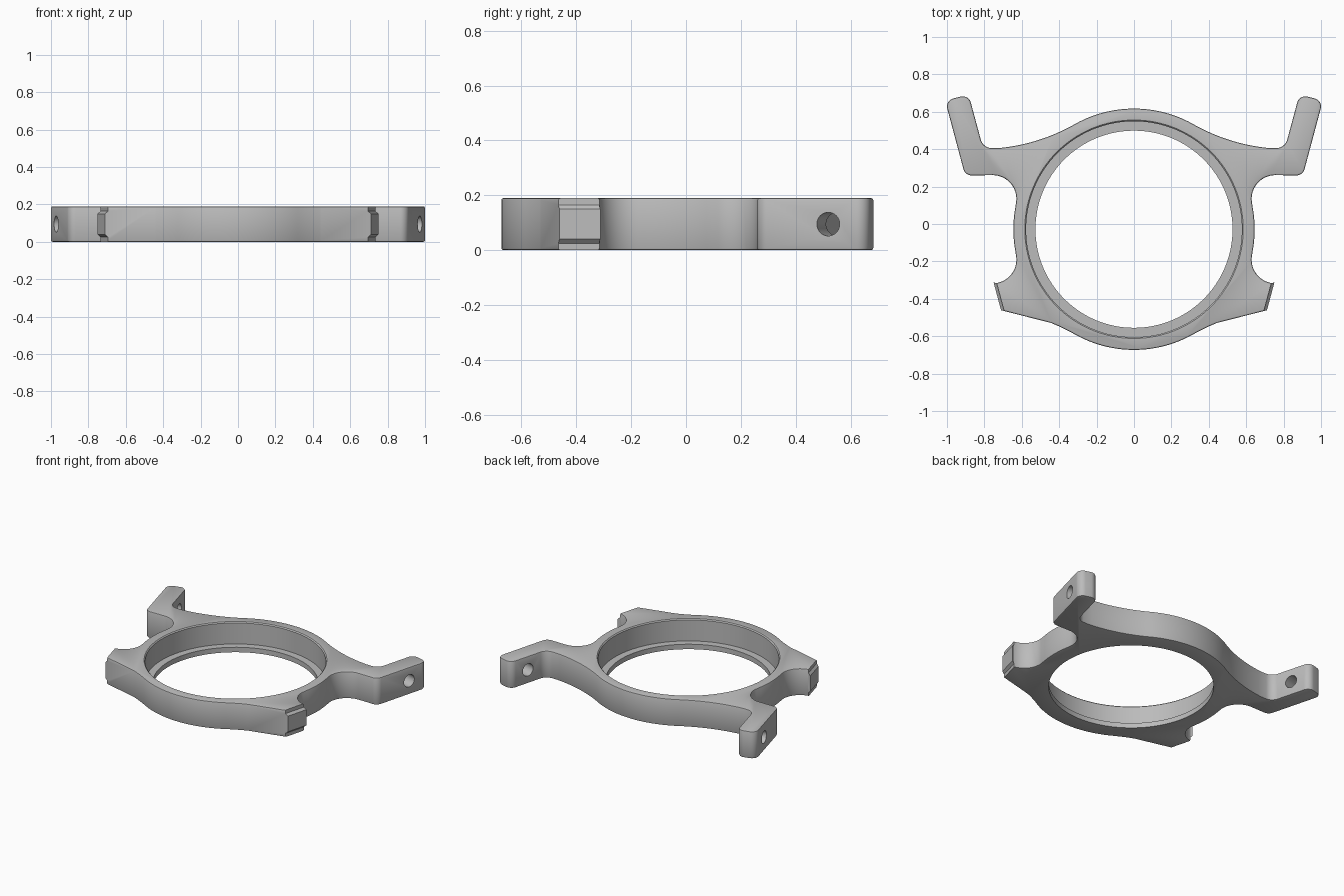
import bpy, bmesh
from math import radians, sin, cos, tan, pi
from mathutils import Vector, Matrix

if "Cube" in bpy.data.objects:
    bpy.data.objects.remove(bpy.data.objects["Cube"])

HEIGHT = 0.19
CY = -0.028            # ring centre along y
RING = 0.645           # ring outer radius
TILT = radians(15)     # lean of the arms and tab ends


def arc(cx, cy, r, a0, a1, n):
    angles = [radians(a0 + (a1 - a0) * i / n) for i in range(n + 1)]
    return [Vector((cx + r * cos(a), cy + r * sin(a))) for a in angles]


def fillet(before, corner, after, r, n=10):
    p, c, q = Vector(before), Vector(corner), Vector(after)
    u, v = (p - c).normalized(), (q - c).normalized()
    half = u.angle(v) / 2
    centre = c + (u + v).normalized() * (r / sin(half))
    s = c + u * (r / tan(half)) - centre
    e = c + v * (r / tan(half)) - centre
    total = s.angle(e)
    return [centre + (s * sin(total * (1 - i / n)) + e * sin(total * i / n)) / sin(total)
            for i in range(n + 1)]


def mesh_object(name, bm):
    bmesh.ops.recalc_face_normals(bm, faces=bm.faces)
    mesh = bpy.data.meshes.new(name)
    bm.to_mesh(mesh)
    bm.free()
    obj = bpy.data.objects.new(name, mesh)
    bpy.context.collection.objects.link(obj)
    return obj


def prism(points, depth):
    """Closed 3D polygon extruded along a vector."""
    bm = bmesh.new()
    face = bm.faces.new([bm.verts.new(p) for p in points])
    new = bmesh.ops.extrude_face_region(bm, geom=[face])["geom"]
    bmesh.ops.translate(bm, vec=depth, verts=[g for g in new if isinstance(g, bmesh.types.BMVert)])
    return bm


# Outline of the +x half, running from the back centre to the front centre
sweep = 29.5
flare = 1.02
reach = RING + flare
fx, fy = reach * sin(radians(sweep)), reach * cos(radians(sweep))
tip_out, tip_in = (1.01, 0.66), (0.884, 0.692)
elbow_in, elbow_out = (0.807, 0.406), (0.903, 0.26)

half = arc(0, CY, RING, 90, 90 - sweep, 20)
half += arc(fx, CY + fy, flare, 270 - sweep, 264.5, 16)[1:]
half += fillet(half[-1], elbow_in, tip_in, 0.06)
half += fillet(elbow_in, tip_in, tip_out, 0.045)
half += fillet(tip_in, tip_out, elbow_out, 0.045)
half += fillet(tip_out, elbow_out, (0.755, 0.26), 0.045)
half += arc(0.755, 0.135, 0.126, 90, 192.2, 20)
half += arc(0, CY, RING, 12.2, -12.2, 16)[1:-1]
half += arc(0.755, 2 * CY - 0.135, 0.126, 167.8, 262, 20)
half += [Vector((0.751, -0.312)), Vector((0.711, -0.461))]
half += arc(fx, CY - fy, flare, 111, 90 + sweep, 16)[1:]
half += arc(0, CY, RING, sweep - 90, -90, 20)[1:]
outline = half + [Vector((-p.x, p.y)) for p in reversed(half[1:-1])]

# Body plate with softened top and bottom rims
bm = prism([(p.x, p.y, 0) for p in outline], (0, 0, HEIGHT))
rims = [e for e in bm.edges if abs(e.verts[0].co.z - e.verts[1].co.z) < 1e-5]
bmesh.ops.bevel(bm, geom=rims, offset=0.008, segments=2, profile=0.5, affect='EDGES')
body = mesh_object("mounting_ring", bm)

cutters = []

# Stepped bore with a small chamfer at the top
bm = bmesh.new()
profile = [(0, -0.1), (0.527, -0.1), (0.527, 0.035), (0.577, 0.035),
           (0.577, HEIGHT - 0.007), (0.587, HEIGHT + 0.003), (0.587, 0.3), (0, 0.3)]
verts = [bm.verts.new((r, 0, z)) for r, z in profile]
edges = [bm.edges.new(pair) for pair in zip(verts, verts[1:])]
bmesh.ops.spin(bm, geom=verts + edges, cent=(0, 0, 0), axis=(0, 0, 1),
               angle=2 * pi, steps=128, use_duplicate=False)
bmesh.ops.remove_doubles(bm, verts=bm.verts, dist=1e-4)
bmesh.ops.translate(bm, vec=(0, CY, 0), verts=bm.verts)
cutters.append(mesh_object("bore_cutter", bm))

for side in (1, -1):
    out = Vector((side * cos(TILT), -sin(TILT), 0))
    along = Vector((side * sin(TILT), cos(TILT), 0))

    # Cross hole through the arm
    bm = bmesh.new()
    bmesh.ops.create_cone(bm, cap_ends=True, segments=40, radius1=0.043, radius2=0.043, depth=0.3)
    turn = out.to_track_quat('Z', 'Y').to_matrix().to_4x4()
    spot = Matrix.Translation((side * 0.91, 0.535, HEIGHT / 2))
    bmesh.ops.transform(bm, matrix=spot @ turn, verts=bm.verts)
    cutters.append(mesh_object("arm_hole_cutter", bm))

    # Steps above and below the tongue on the tab end
    start = Vector((side * 0.711, -0.461, 0)) - along * 0.03
    step = [(-0.015, 0.3), (-0.015, 0.165), (0.005, 0.145), (0.06, 0.145), (0.06, 0.3)]
    for flip in (False, True):
        pts = [start + out * d + Vector((0, 0, HEIGHT - z if flip else z)) for d, z in step]
        cutters.append(mesh_object("tab_step_cutter", prism(pts, along * 0.22)))

# Cut everything, bake the result and drop the cutters
for cutter in cutters:
    cutter.hide_render = True
    mod = body.modifiers.new("cut", 'BOOLEAN')
    mod.operation = 'DIFFERENCE'
    mod.solver = 'EXACT'
    mod.object = cutter
bpy.context.view_layer.update()
baked = bpy.data.meshes.new_from_object(body.evaluated_get(bpy.context.evaluated_depsgraph_get()))
body.modifiers.clear()
body.data = baked
for cutter in cutters:
    bpy.data.objects.remove(cutter)

# Plain grey finish
grey = bpy.data.materials.new("machined_grey")
grey.use_nodes = True
colour = (0.5, 0.5, 0.5, 1)
grey.diffuse_color = colour
grey.node_tree.nodes["Principled BSDF"].inputs["Base Color"].default_value = colour
body.data.materials.clear()
body.data.materials.append(grey)

bpy.ops.object.select_all(action='DESELECT')
body.select_set(True)
bpy.context.view_layer.objects.active = body
bpy.ops.object.shade_smooth_by_angle(angle=radians(25))
